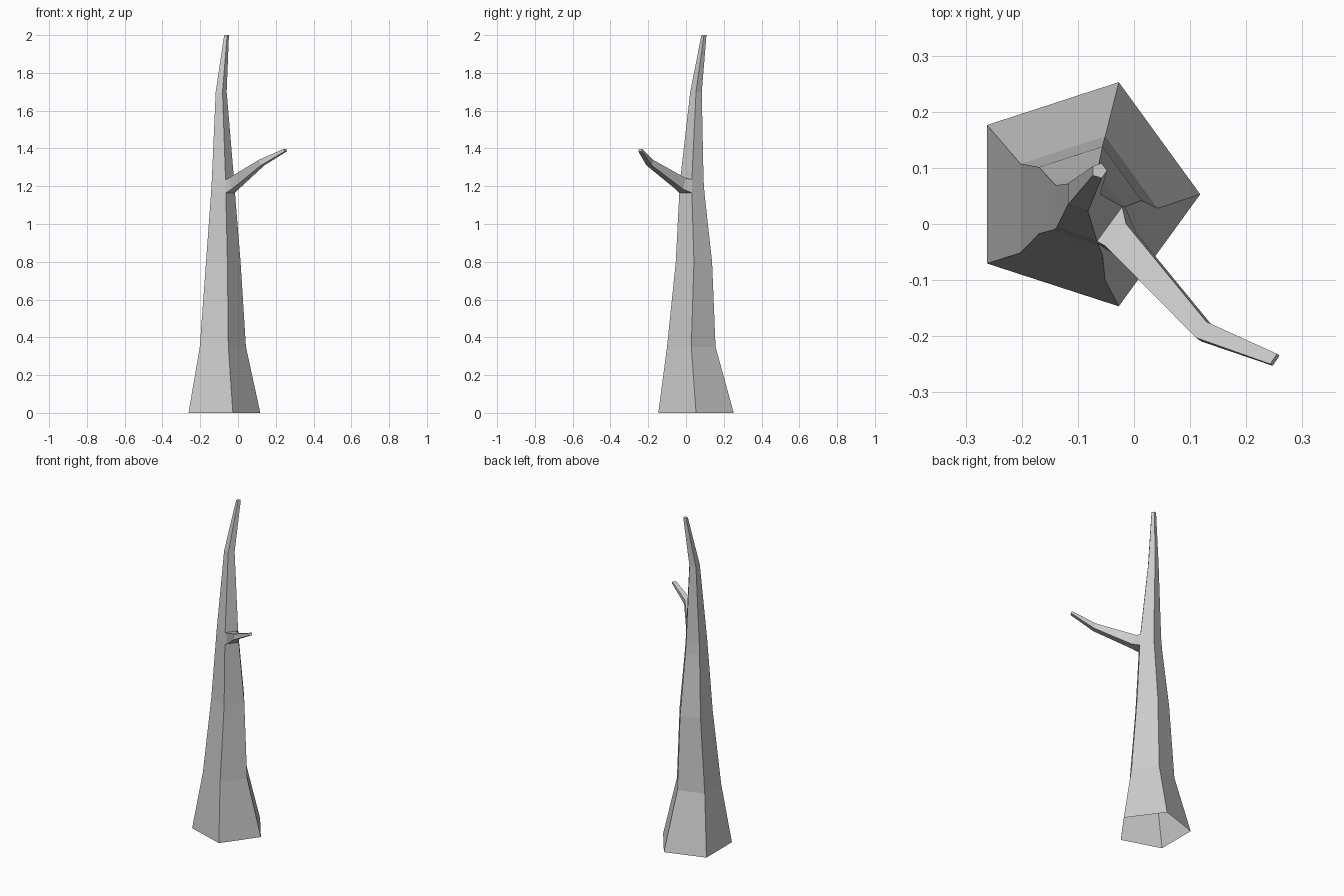
import bpy, bmesh, math
from mathutils import Vector

if "Cube" in bpy.data.objects:
    bpy.data.objects.remove(bpy.data.objects["Cube"])

bm = bmesh.new()


def loft(a, b):
    """Side faces between two vertex rings."""
    n = len(a)
    return [bm.faces.new((a[i], a[(i + 1) % n], b[(i + 1) % n], b[i])) for i in range(n)]


# Trunk: five-sided rings (x, y, z, radius), open at the ground
sections = [
    (-0.092, 0.053, 0, 0.210),
    (-0.093, 0.028, 0.35, 0.135),
    (-0.0875, 0.042, 0.80, 0.101),
    (-0.086, 0.031, 1.165, 0.070),
    (-0.086, 0.031, 1.235, 0.065),
    (-0.092, 0.053, 1.70, 0.032),
    (-0.062, 0.095, 2.00, 0.014),
]
rings = []
for x, y, z, r in sections:
    rings.append([bm.verts.new((x + r * math.cos(math.tau * i / 5),
                                y + r * math.sin(math.tau * i / 5), z)) for i in range(5)])
walls = [loft(a, b) for a, b in zip(rings, rings[1:])]
bm.faces.new(rings[-1])

# Branch: grows out of the front-right face of the short trunk band
low, high = rings[3], rings[4]
bm.faces.remove(walls[3][4])
ring = [low[4], low[0], high[0], high[4]]
# centre, horizontal angle of the branch, half width, half height
for c, ang, w, h in [((-0.023, -0.028, 1.214), -42, 0.027, 0.031),
                     ((0.125, -0.192, 1.325), -34, 0.017, 0.016),
                     ((0.251, -0.242, 1.391), -34, 0.011, 0.007)]:
    a = math.radians(ang)
    d = Vector((math.cos(a), math.sin(a), 0))
    s = Vector((-d.y, d.x, 0)) * w
    u = (Vector((0, 0, 0.92)) - d * 0.4) * h
    c = Vector(c)
    new = [bm.verts.new(p) for p in (c - s - u, c + s - u, c + s + u, c - s + u)]
    loft(ring, new)
    ring = new
bm.faces.new(ring)

bmesh.ops.recalc_face_normals(bm, faces=bm.faces[:])
mesh = bpy.data.meshes.new("bare_tree")
bm.to_mesh(mesh)
bm.free()
tree = bpy.data.objects.new("bare_tree", mesh)
bpy.context.collection.objects.link(tree)
